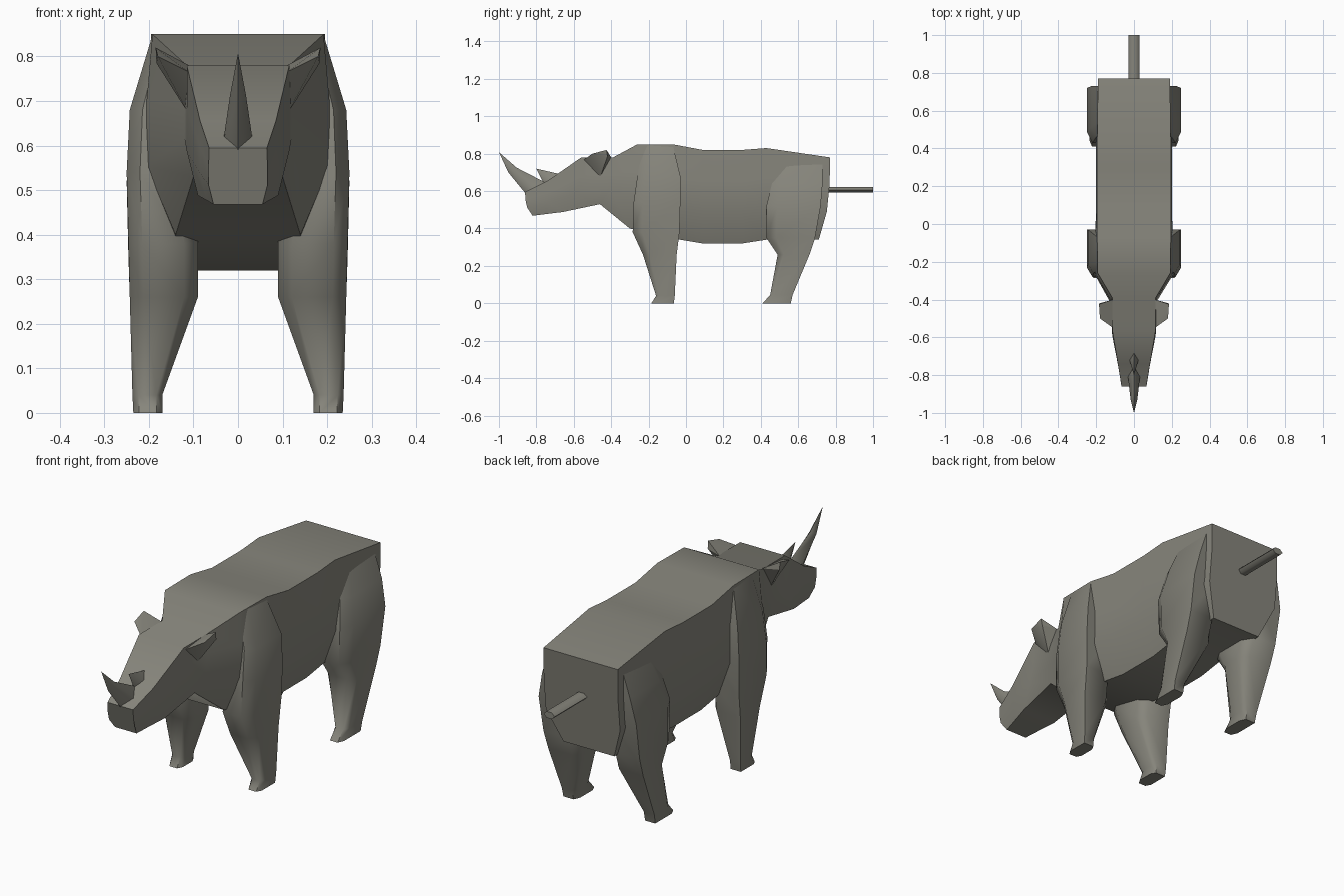
import bpy, bmesh, math

if "Cube" in bpy.data.objects:
    bpy.data.objects.remove(bpy.data.objects["Cube"])

hide = bpy.data.materials.new("grey_hide")
hide.diffuse_color = (0.24, 0.235, 0.2, 1)
hide.use_nodes = True
hide.node_tree.nodes["Principled BSDF"].inputs["Base Color"].default_value = hide.diffuse_color


def finish(name, bm, mirror=False, angle=55):
    bmesh.ops.recalc_face_normals(bm, faces=bm.faces)
    mesh = bpy.data.meshes.new(name)
    bm.to_mesh(mesh)
    bm.free()
    mesh.materials.append(hide)
    ob = bpy.data.objects.new(name, mesh)
    bpy.context.collection.objects.link(ob)
    bpy.ops.object.select_all(action='DESELECT')
    bpy.context.view_layer.objects.active = ob
    ob.select_set(True)
    bpy.ops.object.shade_smooth_by_angle(angle=math.radians(angle))
    if mirror:
        ob.modifiers.new("mirror", 'MIRROR').use_clip = False
    return ob


def loft(name, rings, mirror=False, angle=55):
    """Skin a list of equal-length point rings and cap both ends."""
    bm = bmesh.new()
    rows = [[bm.verts.new(p) for p in ring] for ring in rings]
    n = len(rows[0])
    for a, b in zip(rows, rows[1:]):
        for i in range(n):
            j = (i + 1) % n
            bm.faces.new((a[i], a[j], b[j], b[i]))
    bm.faces.new(rows[0])
    bm.faces.new(rows[-1])
    bmesh.ops.remove_doubles(bm, verts=bm.verts, dist=0.0005)
    return finish(name, bm, mirror, angle)


def body_ring(yt, zt, yb, zb, wt, wm, wb):
    side = []
    for t, w in ((0, wt), (0.33, wm), (0.66, wm), (1, wb)):
        side.append((w, yt + (yb - yt) * t ** 3, zt + (zb - zt) * t))
    return side + [(-x, y, z) for x, y, z in reversed(side)]


# head, neck and trunk: y/z of top, y/z of bottom, half widths top/mid/bottom
loft("body_and_head", [body_ring(*r) for r in (
    (-0.86, 0.595, -0.82, 0.468, 0.065, 0.066, 0.055),
    (-0.74, 0.655, -0.75, 0.477, 0.085, 0.085, 0.07),
    (-0.56, 0.78, -0.66, 0.488, 0.115, 0.115, 0.09),
    (-0.39, 0.78, -0.46, 0.53, 0.115, 0.12, 0.10),
    (-0.26, 0.85, -0.30, 0.40, 0.192, 0.205, 0.14),
    (-0.07, 0.85, -0.03, 0.34, 0.195, 0.205, 0.14),
    (0.09, 0.82, 0.09, 0.32, 0.195, 0.20, 0.14),
    (0.30, 0.82, 0.30, 0.32, 0.195, 0.20, 0.14),
    (0.43, 0.83, 0.43, 0.34, 0.195, 0.20, 0.14),
    (0.77, 0.78, 0.71, 0.34, 0.19, 0.19, 0.13))])


def leg_ring(z, x0, x1, y0, y1):
    cx, cy = (x1 - x0) * 0.2, (y1 - y0) * 0.2
    return [(x0 + cx, y0, z), (x1 - cx, y0, z), (x1, y0 + cy, z), (x1, y1, z),
            (x0 + cx, y1, z), (x0, y1 - cy, z), (x0, y0 + cy, z)]


# legs: z, inner x, outer x, front y, back y
loft("front_leg", [leg_ring(*r) for r in (
    (0, 0.17, 0.235, -0.185, -0.065),
    (0.04, 0.17, 0.237, -0.16, -0.06),
    (0.26, 0.09, 0.243, -0.23, -0.05),
    (0.38, 0.09, 0.246, -0.285, -0.035),
    (0.54, 0.10, 0.25, -0.28, -0.03),
    (0.68, 0.10, 0.243, -0.26, -0.03),
    (0.845, 0.10, 0.193, -0.24, -0.07))], mirror=True)

loft("hind_leg", [leg_ring(*r) for r in (
    (0, 0.17, 0.235, 0.41, 0.56),
    (0.045, 0.17, 0.237, 0.45, 0.57),
    (0.26, 0.09, 0.243, 0.49, 0.66),
    (0.35, 0.09, 0.246, 0.43, 0.69),
    (0.52, 0.10, 0.25, 0.43, 0.72),
    (0.64, 0.10, 0.225, 0.46, 0.73),
    (0.76, 0.10, 0.185, 0.50, 0.73))], mirror=True)

# ears
bm = bmesh.new()
for p in ((0.11, -0.55, 0.765), (0.11, -0.40, 0.78), (0.11, -0.46, 0.67),
          (0.18, -0.50, 0.80), (0.185, -0.425, 0.82), (0.183, -0.42, 0.785)):
    bm.verts.new(p)
bmesh.ops.convex_hull(bm, input=bm.verts)
finish("ear", bm, mirror=True, angle=30)


# horns: front y/z, back y/z, half width
def horn_ring(yf, zf, yb, zb, w):
    ym, zm = (yf + yb) / 2, (zf + zb) / 2
    return [(0, yf, zf), (w, ym, zm), (0, yb, zb), (-w, ym, zm)]


loft("front_horn", [horn_ring(*r) for r in (
    (-0.86, 0.59, -0.75, 0.645, 0.032),
    (-0.95, 0.70, -0.905, 0.725, 0.018),
    (-1.0, 0.808, -1.0, 0.808, 0))], angle=70)
loft("small_horn", [horn_ring(*r) for r in (
    (-0.76, 0.64, -0.67, 0.69, 0.025),
    (-0.80, 0.72, -0.80, 0.72, 0))], angle=70)

# tail
loft("tail", [[(0.028 * math.cos(i * math.pi / 3), y, 0.606 + 0.017 * math.sin(i * math.pi / 3))
               for i in range(6)] for y in (0.75, 1.0)])
